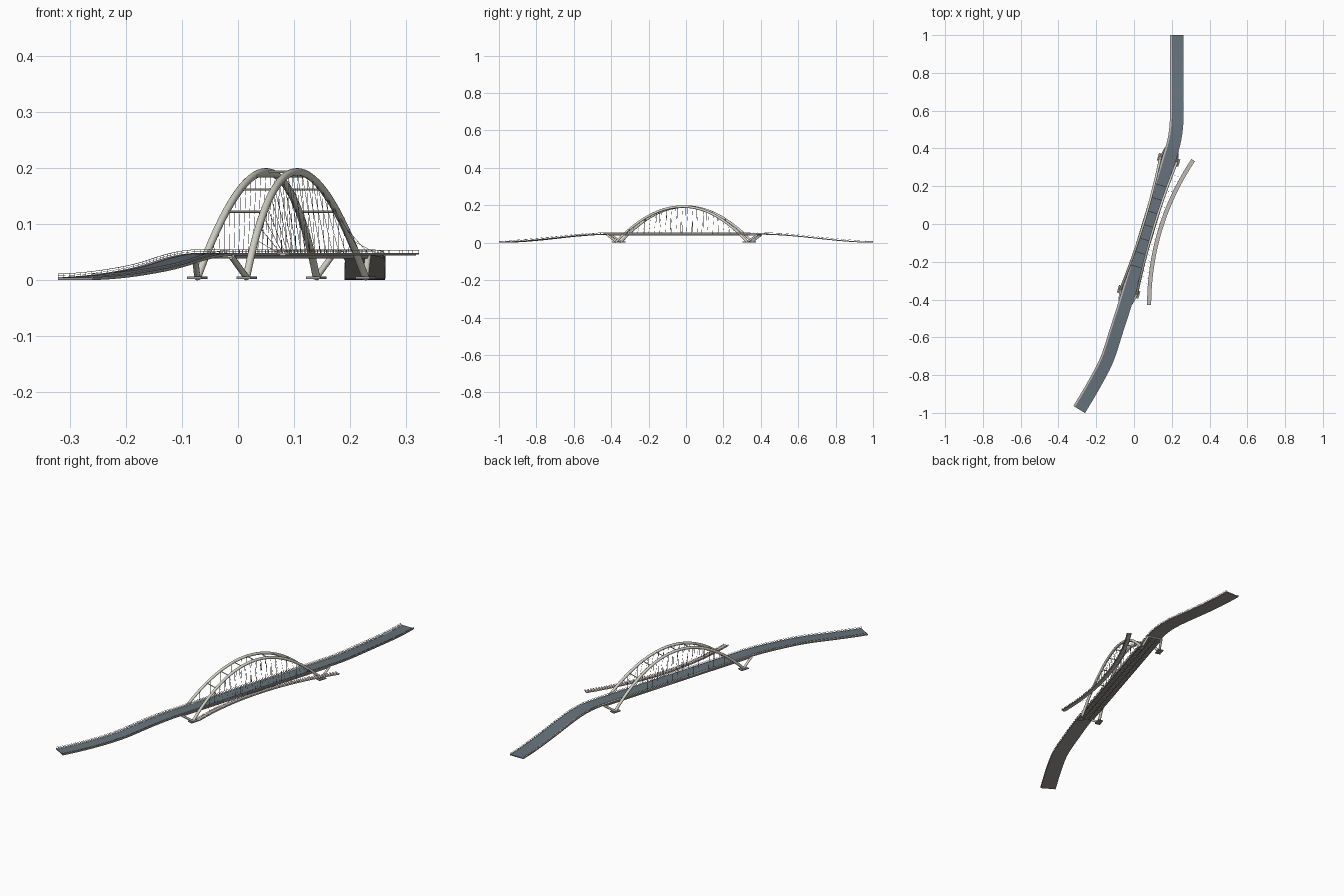
import bpy, bmesh, math
from mathutils import Vector as V

if "Cube" in bpy.data.objects:
    bpy.data.objects.remove(bpy.data.objects["Cube"])

def mat(name, c):
    m = bpy.data.materials.new(name)
    m.diffuse_color = (*c, 1)
    m.use_nodes = True
    m.node_tree.nodes["Principled BSDF"].inputs["Base Color"].default_value = m.diffuse_color
    return m

STEEL = mat("pale_steel", (0.68, 0.67, 0.58))
ROAD = mat("asphalt", (0.13, 0.17, 0.20))
CONC = mat("concrete", (0.33, 0.32, 0.30))
WALK = mat("pavement", (0.52, 0.49, 0.46))
CABLE = mat("cable", (0.2, 0.2, 0.2))

def finish(name, bm, m, smooth=True):
    bmesh.ops.recalc_face_normals(bm, faces=bm.faces)
    me = bpy.data.meshes.new(name)
    bm.to_mesh(me)
    bm.free()
    ob = bpy.data.objects.new(name, me)
    bpy.context.collection.objects.link(ob)
    me.materials.append(m)
    if smooth:
        bpy.ops.object.select_all(action='DESELECT')
        ob.select_set(True)
        bpy.context.view_layer.objects.active = ob
        bpy.ops.object.shade_smooth_by_angle(angle=math.radians(40))
    return ob

def skin(bm, rings):
    vs = [[bm.verts.new(p) for p in r] for r in rings]
    n = len(vs[0])
    for a, b in zip(vs, vs[1:]):
        for i in range(n):
            bm.faces.new((a[i], a[(i + 1) % n], b[(i + 1) % n], b[i]))
    bm.faces.new(vs[0])
    bm.faces.new(vs[-1][::-1])

def tangent(pts, i):
    return (pts[min(i + 1, len(pts) - 1)] - pts[max(i - 1, 0)]).normalized()

def tube(bm, pts, r, n=6):
    pts = [V(p) for p in pts]
    rings = []
    for i, p in enumerate(pts):
        t = tangent(pts, i)
        a = t.cross(V((0, 0, 1)) if abs(t.z) < 0.99 else V((1, 0, 0))).normalized()
        b = t.cross(a)
        rings.append([p + r * (a * math.cos(k) + b * math.sin(k))
                      for k in (2 * math.pi * (j + 0.5) / n for j in range(n))])
    skin(bm, rings)

def offset(pts, u, z):
    out = []
    for i, p in enumerate(pts):
        t = tangent(pts, i)
        out.append(p + V((t.y, -t.x, 0)).normalized() * u + V((0, 0, z)))
    return out

def band(name, pts, u0, u1, z0, z1, m):
    bm = bmesh.new()
    skin(bm, list(zip(*[offset(pts, u, z) for u, z in ((u0, z0), (u1, z0), (u1, z1), (u0, z1))])))
    return finish(name, bm, m)

def railing(name, pts, u, h=0.007):
    bm = bmesh.new()
    low, top = offset(pts, u, -0.001), offset(pts, u, h)
    tube(bm, top, 0.0006, 4)
    tube(bm, offset(pts, u, h * 0.5), 0.0004, 4)
    for a, b in zip(low, top):
        tube(bm, (a, b), 0.0005, 4)
    finish(name, bm, STEEL, False)

# centre line of the road, smoothed through a few points
ctrl = [V(p) for p in ((-0.29, -0.982), (-0.212, -0.85), (-0.145, -0.72), (-0.092, -0.56),
                       (-0.044, -0.41), (0.0775, -0.01), (0.199, 0.39), (0.218, 0.47),
                       (0.226, 0.56), (0.226, 0.75), (0.226, 1.0))]
DECK = 0.047
def road_z(y):
    k = min(max((abs(y) - 0.4) / 0.6, 0), 1)
    return DECK - (DECK - 0.004) * k * k * (3 - 2 * k)

path = []
for i in range(len(ctrl) - 1):
    a, b = ctrl[i], ctrl[i + 1]
    straight = i in (4, 5)
    main = (ctrl[6] - ctrl[4]).normalized()
    def slope(j):
        if j in (4, 5, 6):
            return main
        return (ctrl[min(j + 1, len(ctrl) - 1)] - ctrl[max(j - 1, 0)]).normalized()
    L = (b - a).length
    n = max(4, round(L / 0.02))
    for k in range(n + (i == len(ctrl) - 2)):
        t = k / n
        p = (a * (2*t**3 - 3*t*t + 1) + b * (3*t*t - 2*t**3)
             + slope(i) * L * (t**3 - 2*t*t + t) + slope(i + 1) * L * (t**3 - t*t))
        path.append(V((p.x, p.y, road_z(p.y))))

band("road_slab", path, -0.036, 0.036, -0.004, -0.0005, CONC)
band("road_surface", path, -0.026, 0.034, -0.001, 0.0004, ROAD)
band("left_pavement", path, -0.036, -0.026, -0.001, 0.0012, WALK)
band("right_kerb", path, 0.034, 0.0365, -0.001, 0.0012, WALK)
railing("left_railing", path, -0.0355)
railing("right_railing", path, 0.036)

# local frame of the main span
C = V((0.0775, -0.01, 0))
D = V((0.29, 0.957, 0)).normalized()
N = V((D.y, -D.x, 0))
def at(s, u, z):
    return C + D * s + N * u + V((0, 0, z))

# girders and cross beams under the span
span = [at(-0.415, 0, DECK), at(0.415, 0, DECK)]
for nm, u in (("left", -0.035), ("inner_left", -0.012), ("inner_right", 0.012), ("right", 0.035)):
    band(nm + "_girder", span, u - 0.002, u + 0.002, -0.0085, -0.003, CONC)
for i in range(22):
    s = -0.413 + 0.826 * i / 21
    band("cross_beam", [at(s - 0.002, 0, DECK), at(s + 0.002, 0, DECK)],
         -0.036, 0.036, -0.0075, -0.003, CONC)

# arches leaning together, with braces
HALF = 0.365
def arch(t, side):
    z = 0.005 + 0.188 * (1 - t * t)
    return at(t * HALF, side * (0.046 - 0.017 * z / 0.193), z)
for side, nm in ((-1, "left"), (1, "right")):
    bm = bmesh.new()
    tube(bm, [arch(-1 + i / 28, side) for i in range(57)], 0.0066, 14)
    finish(nm + "_arch", bm, STEEL)
bm = bmesh.new()
for i in range(-3, 4):
    tube(bm, (arch(i * 0.205, -1), arch(i * 0.205, 1)), 0.0022, 8)
finish("arch_braces", bm, STEEL)

# slanted struts and foot pads
bm, pads = bmesh.new(), bmesh.new()
for e in (-1, 1):
    for side in (-1, 1):
        tube(bm, (at(e * HALF, side * 0.046, 0.004), at(e * 0.42, side * 0.034, 0.042)), 0.0055, 10)
        skin(pads, [[at(e * HALF + a * 0.02, side * 0.046 + b * 0.013, z)
                     for a, b in ((-1, -1), (1, -1), (1, 1), (-1, 1))] for z in (0.002, 0.006)])
    tube(bm, (at(e * 0.418, -0.036, 0.042), at(e * 0.418, 0.036, 0.042)), 0.004, 8)
finish("support_struts", bm, STEEL)
finish("foot_pads", pads, CONC, False)

# curved footbridge beside the span
A, B = V((0.08, -0.43, DECK)), V((0.313, 0.338, DECK))
ch = (B - A).normalized()
bow = V((-ch.y, ch.x, 0)) * 0.06
def foot(t):
    return (A + B) / 2 + (B - A) * t / 2 + bow * (1 - t * t)
fpath = [foot(-1 + i / 20) for i in range(41)]
band("footbridge_deck", fpath, -0.011, 0.011, -0.001, 0.0015, WALK)
band("footbridge_spine", fpath, -0.005, 0.005, -0.003, -0.0005, STEEL)
railing("footbridge_left_railing", fpath, -0.0105, 0.006)
railing("footbridge_right_railing", fpath, 0.0105, 0.006)

# hangers to the deck edges and to the footbridge
bm = bmesh.new()
for i in range(21):
    t = -0.8 + 1.6 * i / 20
    for side in (-1, 1):
        tube(bm, (arch(t, side), at(t * HALF, side * 0.0355, DECK)), 0.0005, 4)
    tube(bm, (arch(t, 1), foot(t * 0.93) - N * 0.0105), 0.0005, 4)
finish("hangers", bm, CABLE, False)
